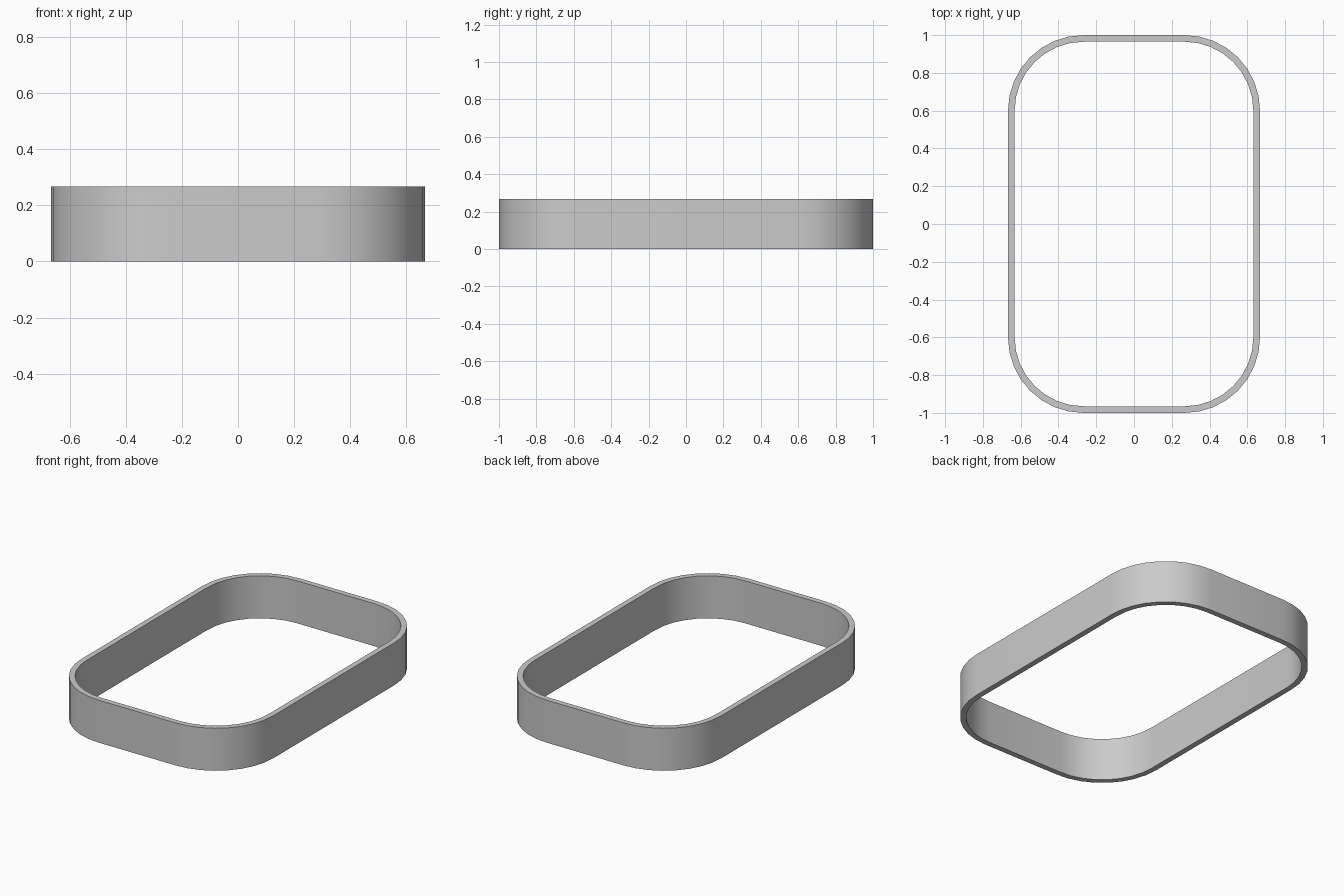
import bpy, bmesh
from math import sin, cos, pi

if "Cube" in bpy.data.objects:
    bpy.data.objects.remove(bpy.data.objects["Cube"])

HX, HY, HEIGHT = 0.667, 1.0, 0.267   # outer half sizes and height
RADIUS, WALL, SEGS = 0.4, 0.035, 8   # corner radius, wall thickness, corner steps


def rounded_loop(bm, inset, z):
    """Rounded rectangle of vertices, inset from the outer outline."""
    r = RADIUS - inset
    verts = []
    for k, (sx, sy) in enumerate([(1, 1), (-1, 1), (-1, -1), (1, -1)]):
        for i in range(SEGS + 1):
            a = (k + i / SEGS) * pi / 2
            verts.append(bm.verts.new((sx * (HX - RADIUS) + r * cos(a),
                                       sy * (HY - RADIUS) + r * sin(a), z)))
    return verts


# Closed band: outer wall, top rim, inner wall, bottom rim
bm = bmesh.new()
loops = [rounded_loop(bm, inset, z) for inset, z in
         [(0, 0), (0, HEIGHT), (WALL, HEIGHT), (WALL, 0)]]
n = len(loops[0])
for j in range(4):
    a, b = loops[j], loops[(j + 1) % 4]
    for i in range(n):
        k = (i + 1) % n
        bm.faces.new((a[i], a[k], b[k], b[i]))
bmesh.ops.recalc_face_normals(bm, faces=bm.faces)
mesh = bpy.data.meshes.new("rounded_band")
bm.to_mesh(mesh)
bm.free()

band = bpy.data.objects.new("rounded_band", mesh)
bpy.context.collection.objects.link(band)
bpy.context.view_layer.objects.active = band
band.select_set(True)
bpy.ops.object.shade_smooth_by_angle(angle=pi / 6)
